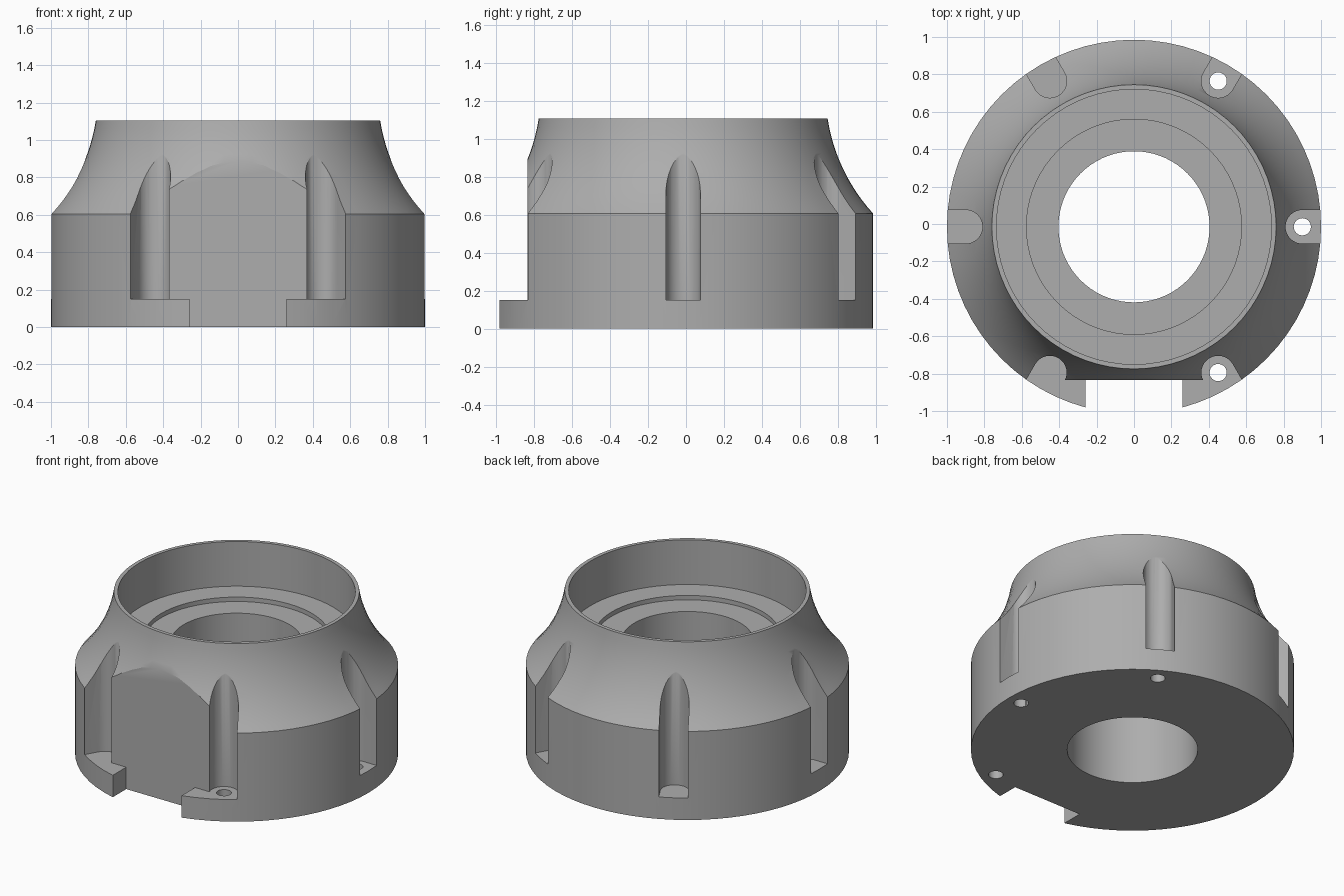
import bpy, bmesh, math
from mathutils import Vector, Matrix

if "Cube" in bpy.data.objects:
    bpy.data.objects.remove(bpy.data.objects["Cube"])

CENTRE_Y = -0.015
SIDES = 72
BOLT_RADIUS = 0.9
LEDGE = 0.15

grey = bpy.data.materials.new("plain grey")
grey.use_nodes = True
colour = (0.42, 0.42, 0.42, 1)
grey.diffuse_color = colour
grey.node_tree.nodes["Principled BSDF"].inputs["Base Color"].default_value = colour


def make_object(name, bm):
    bmesh.ops.recalc_face_normals(bm, faces=bm.faces)
    mesh = bpy.data.meshes.new(name)
    bm.to_mesh(mesh)
    bm.free()
    mesh.materials.append(grey)
    obj = bpy.data.objects.new(name, mesh)
    bpy.context.collection.objects.link(obj)
    return obj


def lathe(name, profile):
    """Revolve a closed (radius, height) loop about the vertical axis."""
    bm = bmesh.new()
    rings = []
    for i in range(SIDES):
        a = math.tau * i / SIDES
        rings.append([bm.verts.new((r * math.cos(a), r * math.sin(a), z)) for r, z in profile])
    n = len(profile)
    for i in range(SIDES):
        here, there = rings[i], rings[(i + 1) % SIDES]
        for j in range(n):
            k = (j + 1) % n
            bm.faces.new((here[j], there[j], there[k], here[k]))
    return make_object(name, bm)


def prism(name, points, offset, matrix=Matrix()):
    """Extrude a closed outline of 3D points along an offset."""
    bm = bmesh.new()
    face = bm.faces.new([bm.verts.new(p) for p in points])
    out = bmesh.ops.extrude_face_region(bm, geom=[face])
    moved = [v for v in out["geom"] if isinstance(v, bmesh.types.BMVert)]
    bmesh.ops.translate(bm, verts=moved, vec=offset)
    bm.transform(matrix)
    return make_object(name, bm)


def arc(radius, start, end, steps, z):
    angles = [start + (end - start) * i / steps for i in range(steps + 1)]
    return [(BOLT_RADIUS + radius * math.cos(a), radius * math.sin(a), z) for a in angles]


def cut(target, cutter):
    mod = target.modifiers.new("cut", "BOOLEAN")
    mod.operation, mod.solver, mod.object = "DIFFERENCE", "EXACT", cutter
    bpy.context.view_layer.objects.active = target
    bpy.ops.object.modifier_apply(modifier=mod.name)
    bpy.data.objects.remove(cutter)


# Concave flare: circular arc between the shoulder and the rim
shoulder, rim = Vector((1.0, 0.605)), Vector((0.76, 1.105))
chord = rim - shoulder
inward = Vector((-chord.y, chord.x)).normalized()
sag = 0.041
radius = chord.length ** 2 / (8 * sag) + sag / 2
pivot = (shoulder + rim) / 2 + inward * (sag - radius)
if pivot.x < 1:
    pivot = (shoulder + rim) / 2 - inward * (sag - radius)
    inward = -inward
a0 = math.atan2(*(shoulder - pivot).yx) % math.tau
a1 = math.atan2(*(rim - pivot).yx) % math.tau
flare = [(pivot.x + radius * math.cos(a0 + (a1 - a0) * i / 12),
          pivot.y + radius * math.sin(a0 + (a1 - a0) * i / 12)) for i in range(13)]

# Housing with stepped seat and through bore
housing = lathe("flared_housing", [(1.0, 0)] + flare + [
    (0.735, 1.105), (0.735, 0.80), (0.575, 0.80),
    (0.575, 0.77), (0.404, 0.77), (0.404, 0)])

# Six bolt holes, each below a round-backed slot
for i in range(6):
    turn = Matrix.Rotation(math.tau * i / 6, 4, "Z")
    hole = arc(0.046, 0, math.tau, 24, -0.1)[:-1]
    cut(housing, prism("hole_cutter", hole, (0, 0, 0.35), turn))
    slot = arc(0.09, math.pi / 2, math.pi * 1.5, 16, LEDGE)
    slot += [(1.2, -0.09, LEDGE), (1.2, 0.09, LEDGE)]
    cut(housing, prism("slot_cutter", slot, (0, 0, 1.5), turn))

# Front flat with a narrower opening through the base ledge
wide, narrow, flat = 0.6, 0.26, -0.82
notch = [(-narrow, -0.1), (narrow, -0.1), (narrow, LEDGE), (wide, LEDGE),
         (wide, 1.3), (-wide, 1.3), (-wide, LEDGE), (-narrow, LEDGE)]
cut(housing, prism("notch_cutter", [(x, flat, z) for x, z in notch], (0, -0.5, 0)))

housing.location.y = CENTRE_Y
bpy.ops.object.select_all(action="DESELECT")
housing.select_set(True)
bpy.context.view_layer.objects.active = housing
bpy.ops.object.shade_smooth_by_angle(angle=math.radians(25))
